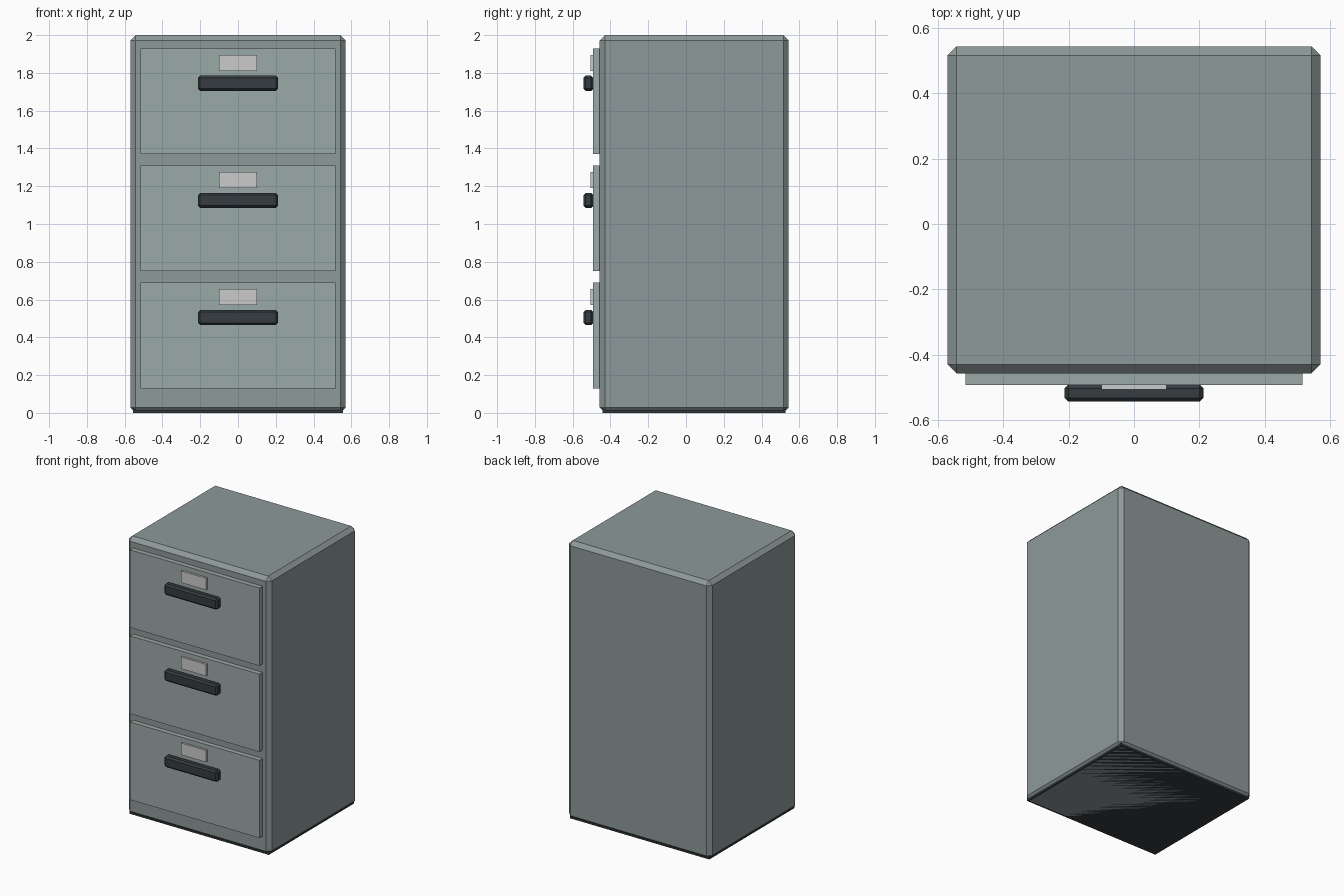
import bpy

if "Cube" in bpy.data.objects:
    bpy.data.objects.remove(bpy.data.objects["Cube"])


def material(name, rgb):
    m = bpy.data.materials.new(name)
    m.diffuse_color = (*rgb, 1)
    m.use_nodes = True
    m.node_tree.nodes["Principled BSDF"].inputs["Base Color"].default_value = m.diffuse_color
    return m


STEEL = material("steel", (0.27, 0.32, 0.32))
FRONT = material("drawer_steel", (0.33, 0.40, 0.39))
DARK = material("dark_metal", (0.035, 0.045, 0.05))
PAPER = material("paper", (0.75, 0.74, 0.77))


def box(name, lo, hi, mat, bevel=0):
    """Flat-shaded box between two corners, optionally chamfered."""
    bpy.ops.mesh.primitive_cube_add(
        size=1, location=[(a + b) / 2 for a, b in zip(lo, hi)])
    ob = bpy.context.object
    ob.name = name
    ob.scale = [b - a for a, b in zip(lo, hi)]
    bpy.ops.object.transform_apply(location=False, rotation=False, scale=True)
    ob.data.materials.append(mat)
    if bevel:
        mod = ob.modifiers.new("chamfer", 'BEVEL')
        mod.width = bevel
        mod.segments = 1
    return ob


# Cabinet shell and the dark plinth showing below its chamfer
box("cabinet_body", (-0.57, -0.457, 0), (0.57, 0.543, 2), STEEL, 0.028)
box("plinth", (-0.555, -0.442, 0), (0.555, 0.528, 0.06), DARK)

# Three drawers, each with a pull handle and a label card
for i in range(3):
    z = 0.13 + 0.62 * i
    n = i + 1
    box(f"drawer_front_{n}", (-0.515, -0.492, z), (0.515, -0.452, z + 0.56), FRONT)
    box(f"handle_{n}", (-0.212, -0.543, z + 0.335), (0.212, -0.49, z + 0.415), DARK, 0.012)
    box(f"label_{n}", (-0.1, -0.506, z + 0.44), (0.1, -0.486, z + 0.525), PAPER)
